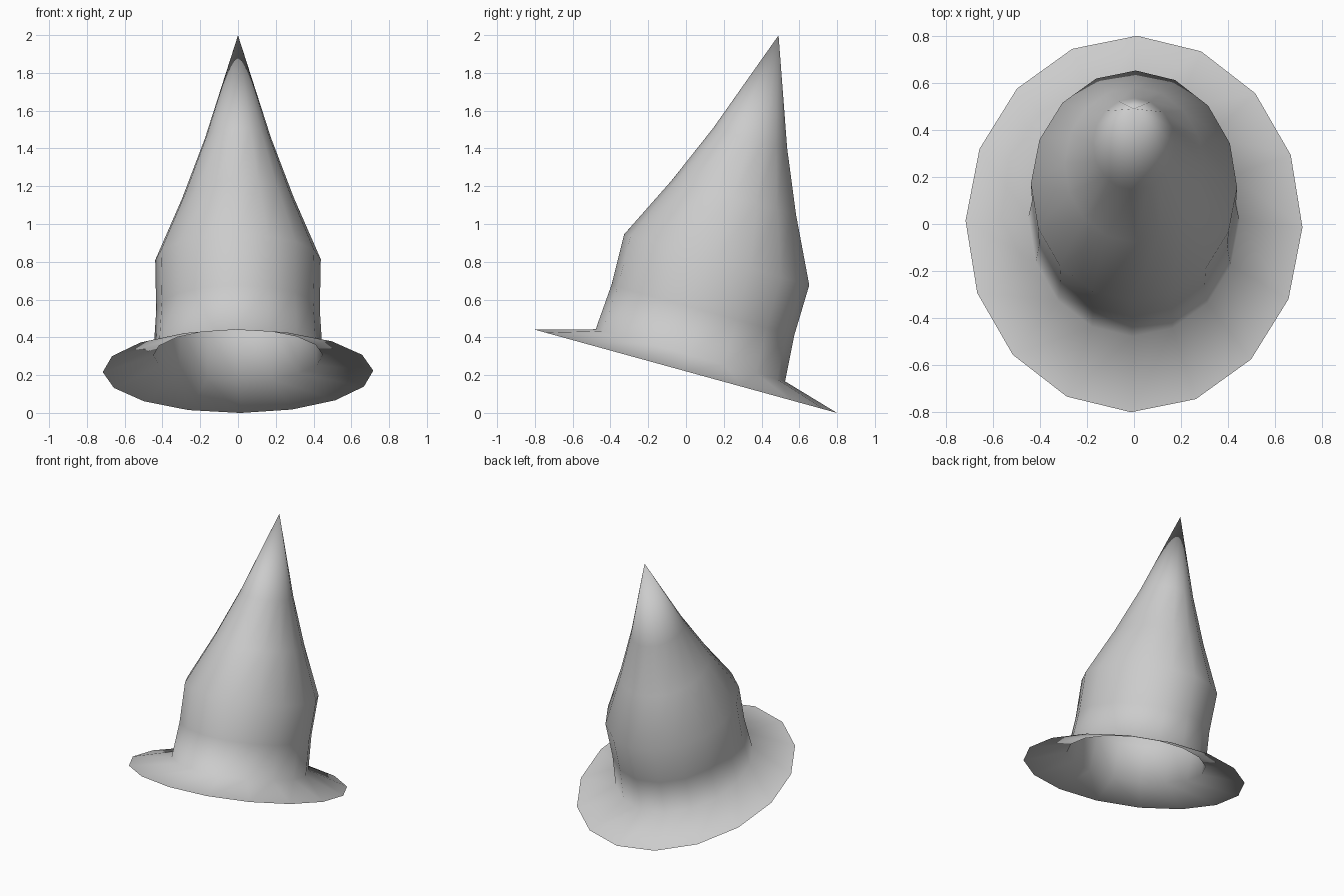
import bpy, bmesh, math

if "Cube" in bpy.data.objects:
    bpy.data.objects.remove(bpy.data.objects["Cube"])

SIDES = 16
SQUASH = 0.863            # the hat is narrower across x
TILT = math.radians(-15.4)
PHASE = math.radians(-1)

# Profile from brim edge up to the last ring: (radius, height)
PROFILE = [(0.83, 0.0), (0.52, 0.088), (0.502, 0.335),
           (0.508, 0.613), (0.342, 0.953), (0.203, 1.28)]
TIP_HEIGHT = 1.845

bm = bmesh.new()

# Rings of the brim and crown
rings = []
for r, h in PROFILE:
    ring = []
    for i in range(SIDES):
        a = PHASE + 2 * math.pi * i / SIDES
        ring.append(bm.verts.new((SQUASH * r * math.cos(a), r * math.sin(a), h)))
    rings.append(ring)

# Single-skin surface, open underneath
for low, high in zip(rings, rings[1:]):
    for i in range(SIDES):
        j = (i + 1) % SIDES
        bm.faces.new((low[i], low[j], high[j], high[i]))

# Pointed tip
tip = bm.verts.new((0, 0, TIP_HEIGHT))
for i in range(SIDES):
    bm.faces.new((rings[-1][i], rings[-1][(i + 1) % SIDES], tip))

for f in bm.faces:
    f.smooth = True

mesh = bpy.data.meshes.new("pointed_hat")
bm.to_mesh(mesh)
bm.free()

# Whole hat leans backwards
hat = bpy.data.objects.new("pointed_hat", mesh)
hat.rotation_euler = (TILT, 0, 0)
hat.location = (0, 0, 0.22)
bpy.context.collection.objects.link(hat)
